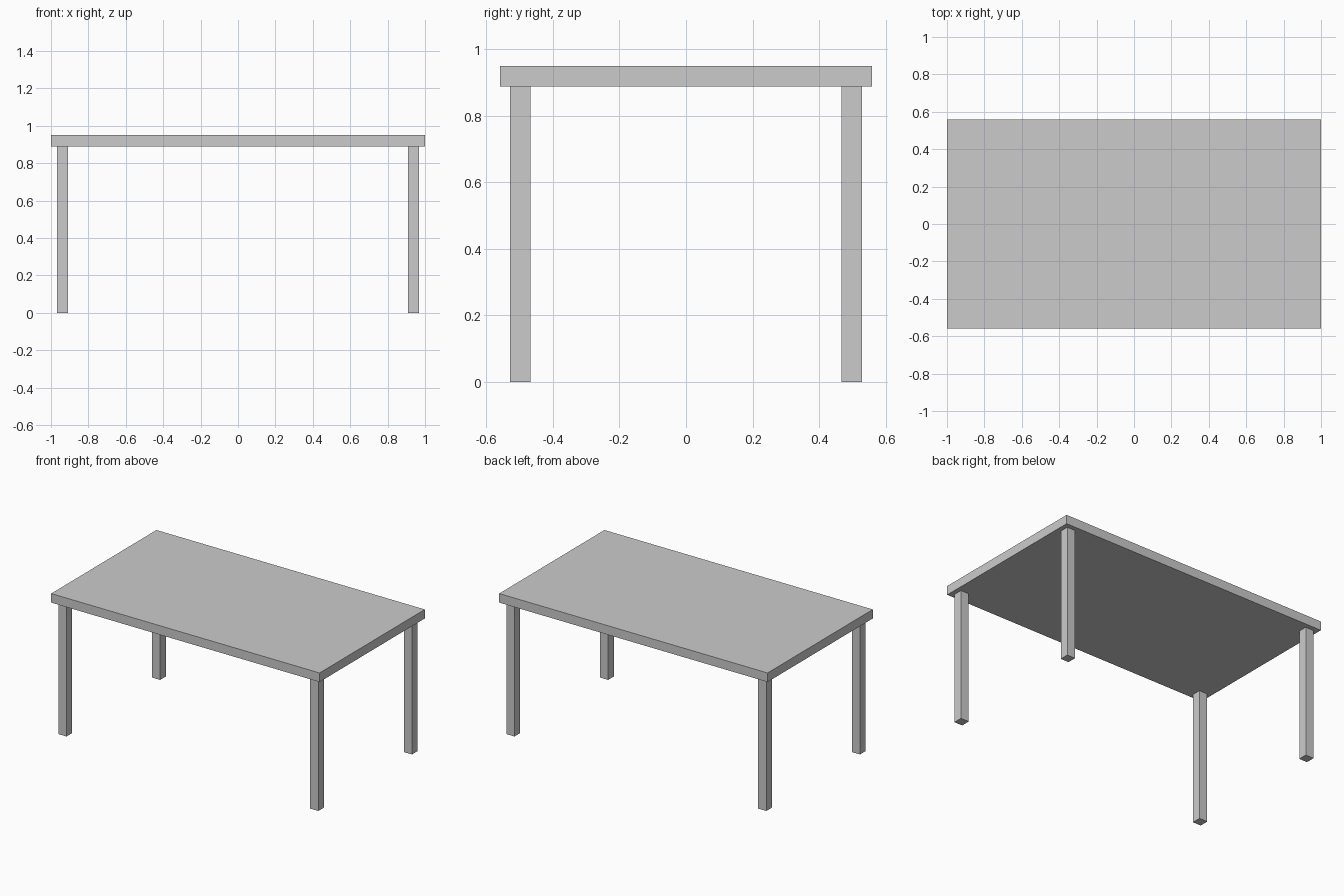
import bpy

if "Cube" in bpy.data.objects:
    bpy.data.objects.remove(bpy.data.objects["Cube"])

TOP_Z, THICK = 0.95, 0.061      # table top height and board thickness
LENGTH, DEPTH = 2.0, 1.12
LEG, INSET = 0.061, 0.031       # leg section and inset from the board edge


def box(name, size, centre):
    bpy.ops.mesh.primitive_cube_add(size=1, location=centre)
    obj = bpy.context.object
    obj.name = name
    obj.scale = size
    bpy.ops.object.transform_apply(location=False, rotation=False, scale=True)
    return obj


# Table top
box("table_top", (LENGTH, DEPTH, THICK), (0, 0, TOP_Z - THICK / 2))

# Four square legs, one near each corner
leg_h = TOP_Z - THICK
leg_x = LENGTH / 2 - INSET - LEG / 2
leg_y = DEPTH / 2 - INSET - LEG / 2
for y_name, sy in (("front", -1), ("back", 1)):
    for x_name, sx in (("left", -1), ("right", 1)):
        box(f"{y_name}_{x_name}_leg", (LEG, LEG, leg_h),
            (sx * leg_x, sy * leg_y, leg_h / 2))
